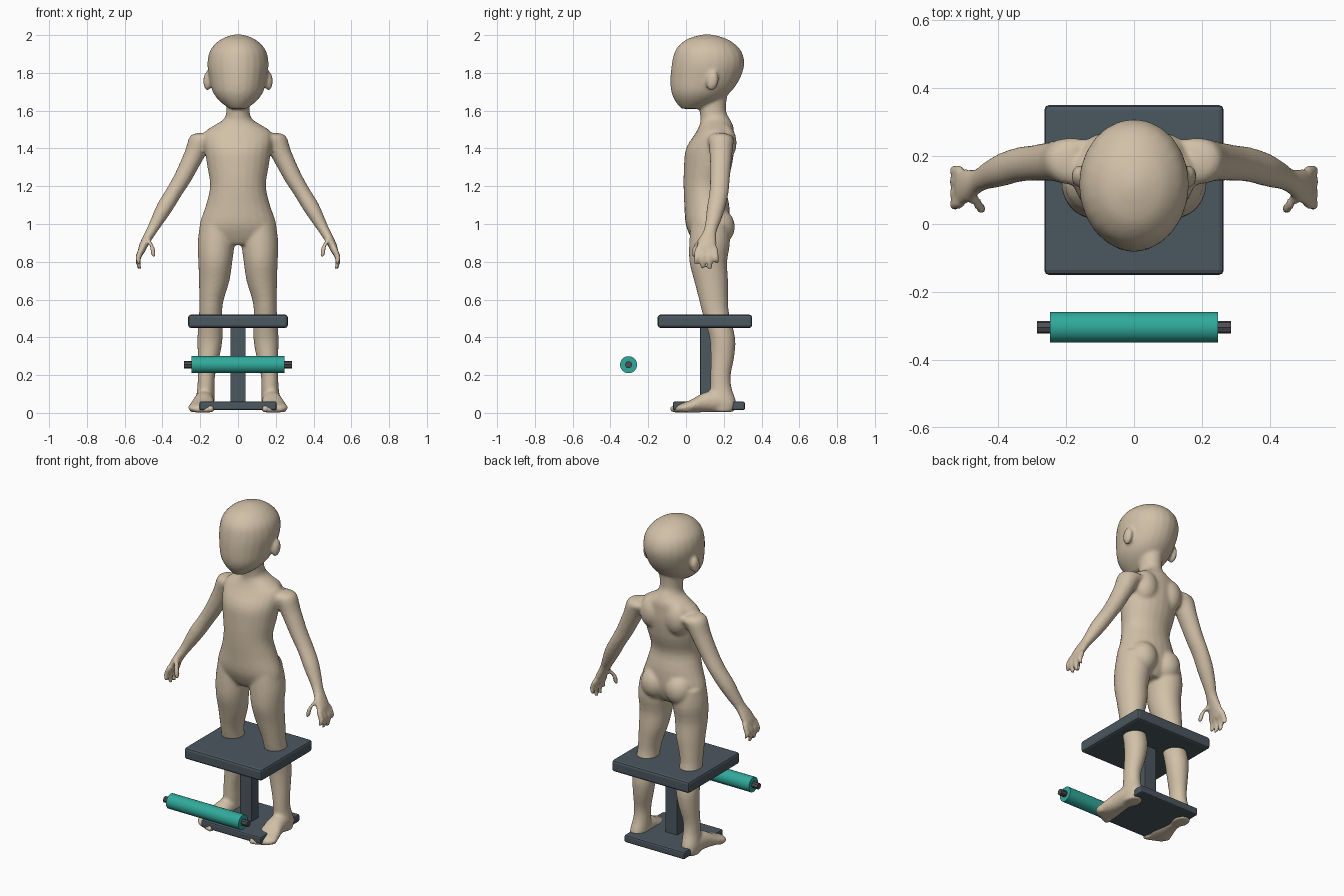
import bpy, bmesh, math
from mathutils import Vector, Matrix

if "Cube" in bpy.data.objects:
    bpy.data.objects.remove(bpy.data.objects["Cube"])

X, Y, Z = Vector((1, 0, 0)), Vector((0, 1, 0)), Vector((0, 0, 1))


def material(name, rgb):
    m = bpy.data.materials.new(name)
    m.use_nodes = True
    m.diffuse_color = (*rgb, 1)
    m.node_tree.nodes["Principled BSDF"].inputs["Base Color"].default_value = (*rgb, 1)
    return m


beige = material("warm beige", (0.64, 0.53, 0.39))
slate = material("dark slate", (0.07, 0.095, 0.115))
teal = material("teal", (0.03, 0.40, 0.33))
metal = material("dark metal", (0.075, 0.075, 0.09))


def finish(name, bm, mat):
    bmesh.ops.recalc_face_normals(bm, faces=bm.faces)
    mesh = bpy.data.meshes.new(name)
    bm.to_mesh(mesh)
    bm.free()
    mesh.materials.append(mat)
    ob = bpy.data.objects.new(name, mesh)
    bpy.context.collection.objects.link(ob)
    return ob


def catmull(a, b, c, d, t):
    return 0.5 * (2 * b + (c - a) * t + (2 * a - 5 * b + 4 * c - d) * t * t
                  + (3 * b - a - 3 * c + d) * t ** 3)


def loft(bm, sections, u=X, v=Y, side=1, n=24, steps=3):
    """Smooth tube through (x, y, z, radius along u, radius along v)."""
    last = len(sections) - 1
    rows = []
    for i in range(last):
        quad = [sections[min(max(i + k, 0), last)] for k in (-1, 0, 1, 2)]
        for s in range(steps):
            rows.append([catmull(*p, s / steps) for p in zip(*quad)])
    rows.append(sections[-1])
    rings = []
    for x, y, z, ru, rv in rows:
        ring = []
        for k in range(n):
            a = math.tau * k / n
            p = Vector((x, y, z)) + u * ru * math.cos(a) + v * rv * math.sin(a)
            p.x *= side
            ring.append(bm.verts.new(p))
        rings.append(ring)
    for r, q in zip(rings, rings[1:]):
        for k in range(n):
            bm.faces.new((r[k], r[k - 1], q[k - 1], q[k]))
    bm.faces.new(rings[0])
    bm.faces.new(rings[-1][::-1])


def blob(bm, centre, radii, side=1, tilt=0):
    m = (Matrix.Translation((centre[0] * side, *centre[1:]))
         @ Matrix.Rotation(tilt, 4, "X") @ Matrix.Diagonal((*radii, 1)))
    bmesh.ops.create_icosphere(bm, subdivisions=3, radius=1, matrix=m)


body = bmesh.new()

# Head: z, centre y, half width, half depth
head = [(1.610, .03, .045, .055), (1.65, .058, .097, .115), (1.70, .08, .134, .158),
        (1.77, .102, .152, .184), (1.85, .117, .162, .192), (1.92, .117, .147, .173),
        (1.97, .113, .102, .122), (1.993, .112, .055, .065), (2.004, .112, .012, .014)]
loft(body, [(0, y, z, a, b) for z, y, a, b in head])

# Neck and trunk
trunk = [(1.70, .15, .065, .07), (1.60, .142, .062, .07), (1.555, .155, .075, .078),
         (1.52, .16, .13, .09), (1.48, .152, .18, .102), (1.40, .128, .177, .128),
         (1.30, .115, .162, .126), (1.20, .10, .148, .113), (1.10, .11, .17, .119),
         (1.00, .115, .203, .117), (.93, .12, .195, .095), (.89, .12, .12, .07)]
loft(body, [(0, y, z, a, b) for z, y, a, b in trunk])

leg = [(1.0, .11, .125, .09, .10), (.9, .116, .125, .098, .108), (.8, .12, .118, .09, .10),
       (.7, .126, .133, .081, .09), (.6, .14, .146, .065, .077), (.53, .145, .157, .061, .071),
       (.4, .148, .192, .067, .068), (.3, .155, .193, .058, .063), (.2, .167, .183, .046, .054),
       (.13, .17, .185, .046, .057), (.06, .175, .197, .05, .068), (.005, .175, .197, .045, .055)]
foot = [(.25, .178, .045, .035, .04), (.18, .177, .06, .05, .058), (.10, .182, .056, .056, .053),
        (.03, .19, .036, .068, .035), (-.02, .194, .026, .07, .025), (-.05, .185, .02, .05, .017)]
arm = [(.13, .18, 1.455, .06, .07), (.195, .185, 1.44, .063, .068), (.235, .185, 1.36, .053, .059),
       (.29, .18, 1.25, .047, .053), (.338, .175, 1.17, .043, .051), (.387, .16, 1.09, .043, .049),
       (.432, .142, 1.01, .034, .04), (.457, .128, .965, .028, .036), (.483, .115, .92, .025, .047),
       (.508, .108, .87, .021, .055), (.514, .107, .845, .016, .05)]
slant = Vector((.88, 0, .47))


def digit(start, mid, tip, r, side):
    end = Vector(tip).lerp(Vector(mid), .15)
    loft(body, [(*start, r, r), (*mid, r, r), (*end, r * .85, r * .85),
                (*tip, r * .3, r * .3)], slant, Y, side, 12)


for s in (1, -1):
    loft(body, [(x, y, z, a, b) for z, x, y, a, b in leg], side=s)
    loft(body, [(x, y, z, a, b) for y, x, z, a, b in foot], X, Z, s)
    loft(body, arm, slant, Y, s)
    # Ears, shoulder blades, seat muscles
    blob(body, (.162, .14, 1.757), (.022, .032, .052), s, -.2)
    blob(body, (.085, .2, 1.43), (.075, .068, .10), s)
    blob(body, (.083, .165, .985), (.087, .094, .10), s)
    # Toes, largest on the inner side
    for i in range(5):
        r = .022 if i == 0 else .018 - i * .001
        blob(body, (.143 + i * .025, -.055 + i * i * .0035, r), (r * .85, r * 1.5, r), s)
    # Fingers and thumb
    for i, low in enumerate((.785, .762, .758, .79)):
        y = .062 + i * .031
        digit((.508, y, .87), (.529, y - .004 + i * .002, .82),
              (.523, y - .014 + i * .008, low), .0165, s)
    digit((.478, .085, .925), (.455, .052, .88), (.447, .042, .825), .017, s)

# Fuse the body parts into one smooth skin
figure = finish("mannequin", body, beige)
fuse = figure.modifiers.new("fuse", "REMESH")
fuse.mode = "VOXEL"
fuse.voxel_size = .009
fuse.use_smooth_shade = True
relax = figure.modifiers.new("relax", "SMOOTH")
relax.factor = .5
relax.iterations = 7


def box(name, lo, hi, bevel):
    lo, hi = Vector(lo), Vector(hi)
    bm = bmesh.new()
    bmesh.ops.create_cube(bm, size=1, matrix=Matrix.Translation((lo + hi) / 2)
                          @ Matrix.Diagonal((*(hi - lo), 1)))
    bmesh.ops.bevel(bm, geom=bm.edges[:], offset=bevel, segments=2,
                    profile=.5, affect="EDGES")
    return finish(name, bm, slate)


def rod(name, radius, half, sides, mat):
    bm = bmesh.new()
    bmesh.ops.create_cone(bm, cap_ends=True, segments=sides, radius1=radius, radius2=radius,
                          depth=half * 2, matrix=Matrix.Translation((0, -.304, .255))
                          @ Matrix.Rotation(math.pi / 2, 4, "Y"))
    for f in bm.faces:
        f.smooth = sides > 8 and len(f.verts) == 4
    for e in bm.edges:
        e.smooth = all(len(f.verts) == 4 for f in e.link_faces)
    return finish(name, bm, mat)


# Stool
box("stool_seat", (-.264, -.15, .45), (.264, .35, .52), .014)
box("stool_column", (-.041, .075, .04), (.041, .145, .46), .004)
box("stool_base", (-.205, -.07, .014), (.205, .312, .06), .01)

# Foot roller on its axle
rod("roller", .045, .247, 32, teal)
rod("roller_axle", .019, .286, 8, metal)
